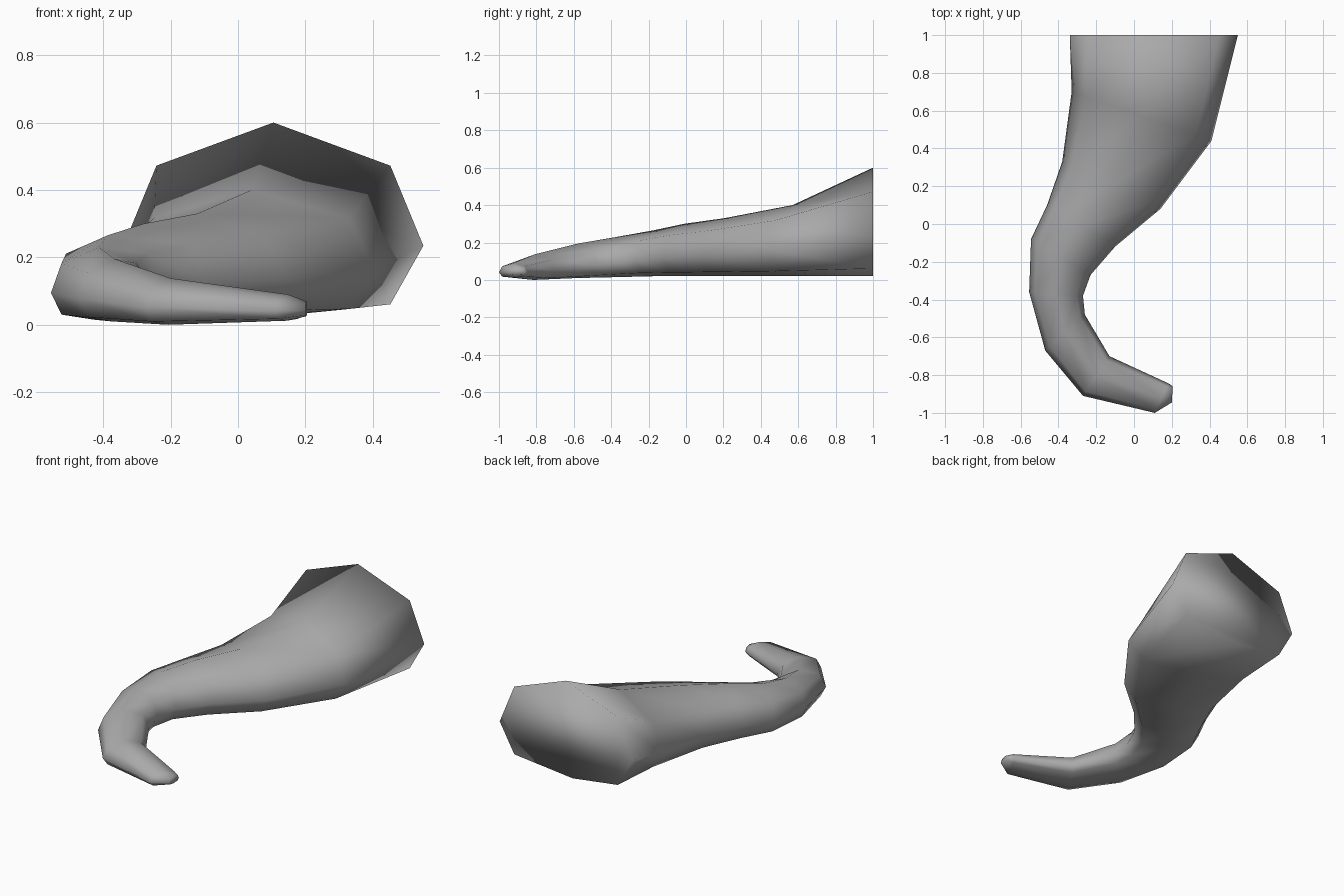
import bpy
import bmesh
from mathutils import Vector

# Remove the default cube
cube = bpy.data.objects.get("Cube")
if cube:
    bpy.data.objects.remove(cube, do_unlink=True)

# One plain grey
grey = bpy.data.materials.new("plain_grey")
grey.use_nodes = True
colour = (0.4, 0.4, 0.4, 1)
grey.diffuse_color = colour
grey.node_tree.nodes["Principled BSDF"].inputs["Base Color"].default_value = colour

# Eight-sided section: across (-1 outer edge, 1 inner edge), height from the side line
SECTION = [(1, 0), (0.78, 0.65), (0, 1), (-0.78, 0.65),
           (-1, 0), (-0.78, -0.81), (-0.1, -1), (0.78, -0.81)]
SIDE_LEVEL = 0.37

# Rings from base to tip: outer edge xy, inner edge xy, bottom, top
RINGS = [
    ((-0.34, 1.00), (0.55, 1.00), 0.02, 0.60),
    ((-0.33, 0.70), (0.41, 0.44), 0.02, 0.40),
    ((-0.38, 0.33), (0.14, 0.08), 0.02, 0.33),
    ((-0.46, 0.10), (-0.10, -0.12), 0.02, 0.30),
    ((-0.545, -0.08), (-0.23, -0.27), 0.02, 0.265),
    ((-0.555, -0.36), (-0.27, -0.38), 0.015, 0.23),
    ((-0.47, -0.67), (-0.26, -0.48), 0.01, 0.195),
    ((-0.27, -0.91), (-0.13, -0.70), 0.0, 0.138),
    ((0.11, -1.00), (0.185, -0.845), 0.012, 0.09),
    ((0.20, -0.945), (0.205, -0.86), 0.025, 0.07),
]


def add_ring(bm, outer, inner, low, high):
    outer, inner = Vector(outer), Vector(inner)
    mid, half = (outer + inner) / 2, (inner - outer) / 2
    side = low + SIDE_LEVEL * (high - low)
    verts = []
    for across, up in SECTION:
        p = mid + half * across
        z = side + up * ((high - side) if up > 0 else (side - low))
        verts.append(bm.verts.new((p.x, p.y, z)))
    return verts


# Curved tapering horn, closed at both ends
bm = bmesh.new()
rings = [add_ring(bm, *ring) for ring in RINGS]
count = len(SECTION)
for a, b in zip(rings, rings[1:]):
    for i in range(count):
        j = (i + 1) % count
        bm.faces.new((a[i], a[j], b[j], b[i]))
bm.faces.new(rings[0])
bm.faces.new(rings[-1])
bmesh.ops.recalc_face_normals(bm, faces=bm.faces)
for face in bm.faces:
    face.smooth = True

mesh = bpy.data.meshes.new("curved_horn")
bm.to_mesh(mesh)
bm.free()
mesh.materials.append(grey)
horn = bpy.data.objects.new("curved_horn", mesh)
bpy.context.collection.objects.link(horn)
